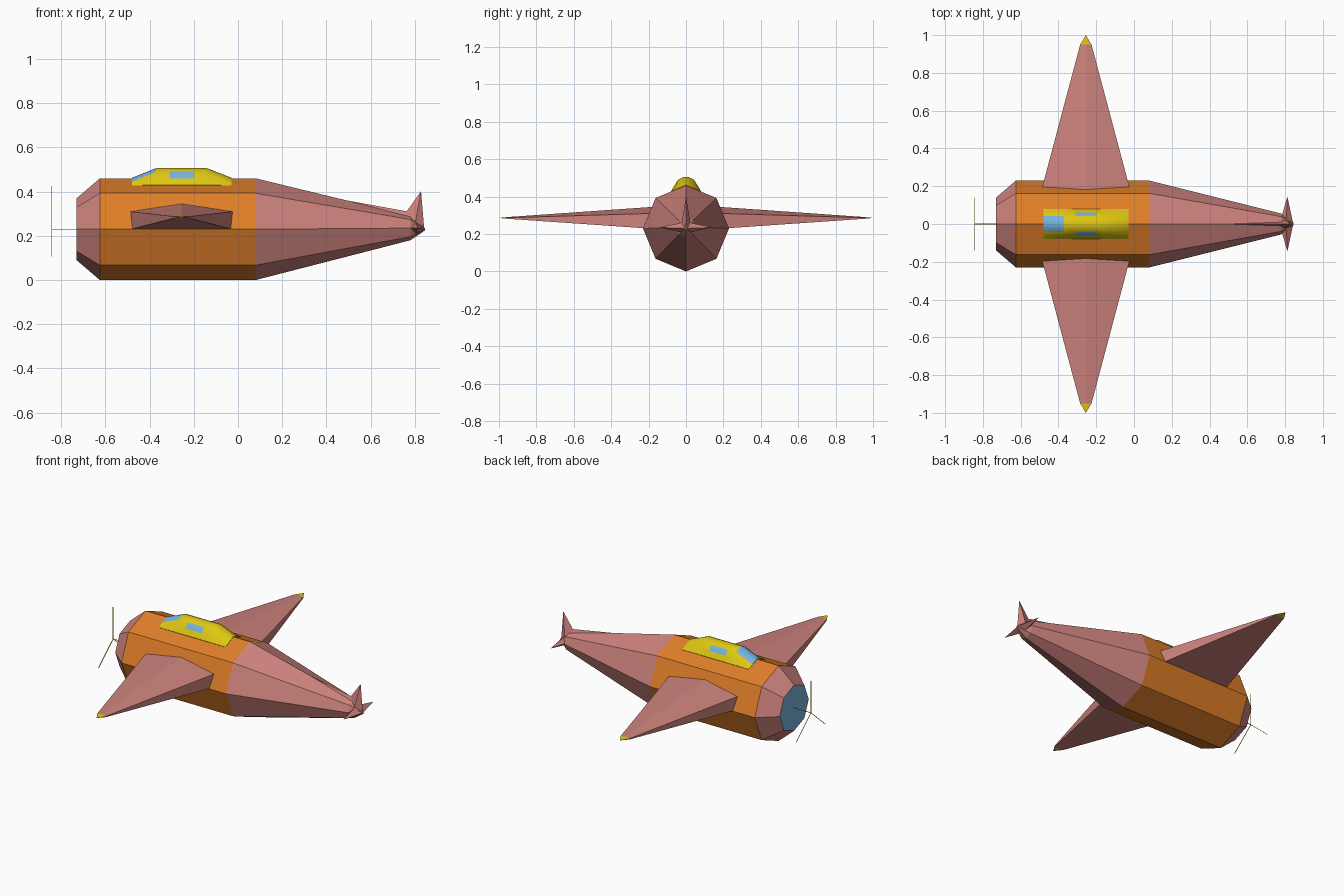
import bpy, bmesh, math
from mathutils import Vector

if "Cube" in bpy.data.objects:
    bpy.data.objects.remove(bpy.data.objects["Cube"])


def material(name, rgb):
    m = bpy.data.materials.new(name)
    m.diffuse_color = (*rgb, 1)
    m.use_nodes = True
    m.node_tree.nodes["Principled BSDF"].inputs["Base Color"].default_value = m.diffuse_color
    return m


ORANGE = material("orange", (0.74, 0.21, 0.022))
PINK = material("dusty_pink", (0.61, 0.225, 0.205))
YELLOW = material("yellow", (0.74, 0.57, 0.006))
BLUE = material("sky_blue", (0.174, 0.445, 0.73))


def loft(name, rings, mats, rule=None):
    """Skin a list of equal rings (a one-point ring is a tip); rule(centre, normal) picks the material."""
    bm = bmesh.new()
    vs = [[bm.verts.new(p) for p in ring] for ring in rings]
    for a, b in zip(vs, vs[1:]):
        n = max(len(a), len(b))
        for i in range(n):
            j = (i + 1) % n
            if len(b) == 1:
                bm.faces.new((a[i], a[j], b[0]))
            elif len(a) == 1:
                bm.faces.new((a[0], b[j], b[i]))
            else:
                bm.faces.new((a[i], a[j], b[j], b[i]))
    for end in (vs[0], vs[-1]):
        if len(end) > 2:
            bm.faces.new(end)
    bmesh.ops.recalc_face_normals(bm, faces=bm.faces)
    if rule:
        for f in bm.faces:
            f.material_index = rule(f.calc_center_median(), f.normal)
    me = bpy.data.meshes.new(name)
    bm.to_mesh(me)
    bm.free()
    for m in mats:
        me.materials.append(m)
    ob = bpy.data.objects.new(name, me)
    bpy.context.collection.objects.link(ob)
    return ob


def octagon(x, r, zc=0.23):
    return [(x, r * math.sin(k * math.pi / 4), zc + r * math.cos(k * math.pi / 4)) for k in range(8)]


# Fuselage: octagonal barrel, nose taper with blue front disc, long tail cone
def body_paint(c, n):
    if n.x < -0.95:
        return 2
    return 0 if -0.62 < c.x < 0.07 else 1


loft("fuselage", [octagon(-0.73, 0.14), octagon(-0.625, 0.23), octagon(0.08, 0.23),
                  octagon(0.78, 0.055, 0.235), octagon(0.845, 0.006)],
     [ORANGE, PINK, BLUE], body_paint)

# Canopy: raised hump following the fuselage ridge, with windshield and side windows
HALF = [(0.08, 0.429), (0.062, 0.46), (0.043, 0.49), (0.018, 0.503)]
ARCH = HALF + [(0, 0.506)] + [(-y, z) for y, z in reversed(HALF)]


def canopy_ring(x, raised):
    pts = [(x, y, z if raised else 0.463 - 0.43 * abs(y)) for y, z in ARCH]
    return [(x, 0.078, 0.415)] + pts + [(x, -0.078, 0.415)]


def canopy_paint(c, n):
    windshield = c.x < -0.38 and abs(c.y) < 0.045 and n.z > 0.4
    side_window = -0.31 < c.x < -0.2 and 0.462 < c.z < 0.49
    return 1 if windshield or side_window else 0


canopy = loft("canopy", [canopy_ring(x, x not in (-0.48, -0.03))
                         for x in (-0.48, -0.37, -0.31, -0.2, -0.14, -0.03)],
              [YELLOW, BLUE], canopy_paint)
for p in canopy.data.polygons:
    p.use_smooth = abs(p.normal.x) < 0.9 and p.normal.z > 0


# Wings and tailplanes, one per side
def wing_ring(y, half, low, edge, top, s):
    x = -0.255
    return [(x - half, s * y, low), (x - half, s * y, edge), (x, s * y, top),
            (x + half, s * y, edge), (x + half, s * y, low)]


for side, s in (("right", -1), ("left", 1)):
    loft(side + "_wing",
         [wing_ring(0.15, 0.243, 0.226, 0.311, 0.347, s),
          wing_ring(0.95, 0.03, 0.281, 0.287, 0.291, s),
          [(-0.255, s * 1.0, 0.286)]],
         [PINK, YELLOW], lambda c, n: 1 if abs(c.y) > 0.95 else 0)
    loft(side + "_tailplane",
         [[(0.77, 0, 0.235), (0.805, 0, 0.265), (0.843, 0, 0.23), (0.805, 0, 0.205)],
          [(0.812, s * 0.145, 0.235)]], [PINK])

# Tail fin and the low ridge leading to it
loft("tail_fin", [[(0.72, 0, 0.25), (0.80, 0.025, 0.25), (0.842, 0, 0.235), (0.80, -0.025, 0.25)],
                  [(0.828, 0, 0.402)]], [PINK])
loft("tail_ridge", [[(0.42, 0, 0.373)],
                    [(0.79, 0, 0.306), (0.79, 0.025, 0.25), (0.79, -0.025, 0.25)]], [PINK])


# Propeller: thin shaft and three thin blades
def rod(name, a, b, r=0.002):
    a, b = Vector(a), Vector(b)
    d = (b - a).normalized()
    u = d.orthogonal().normalized()
    v = d.cross(u)
    loft(name, [[p + u * r, p + v * r, p - u * r, p - v * r] for p in (a, b)], [YELLOW])


HUB = (-0.843, 0, 0.23)
rod("propeller_shaft", HUB, (-0.72, 0, 0.23))
for i, (y, z) in enumerate(((0, 0.425), (0.14, 0.107), (-0.14, 0.107))):
    rod(f"propeller_blade_{i + 1}", HUB, (-0.843, y, z))
